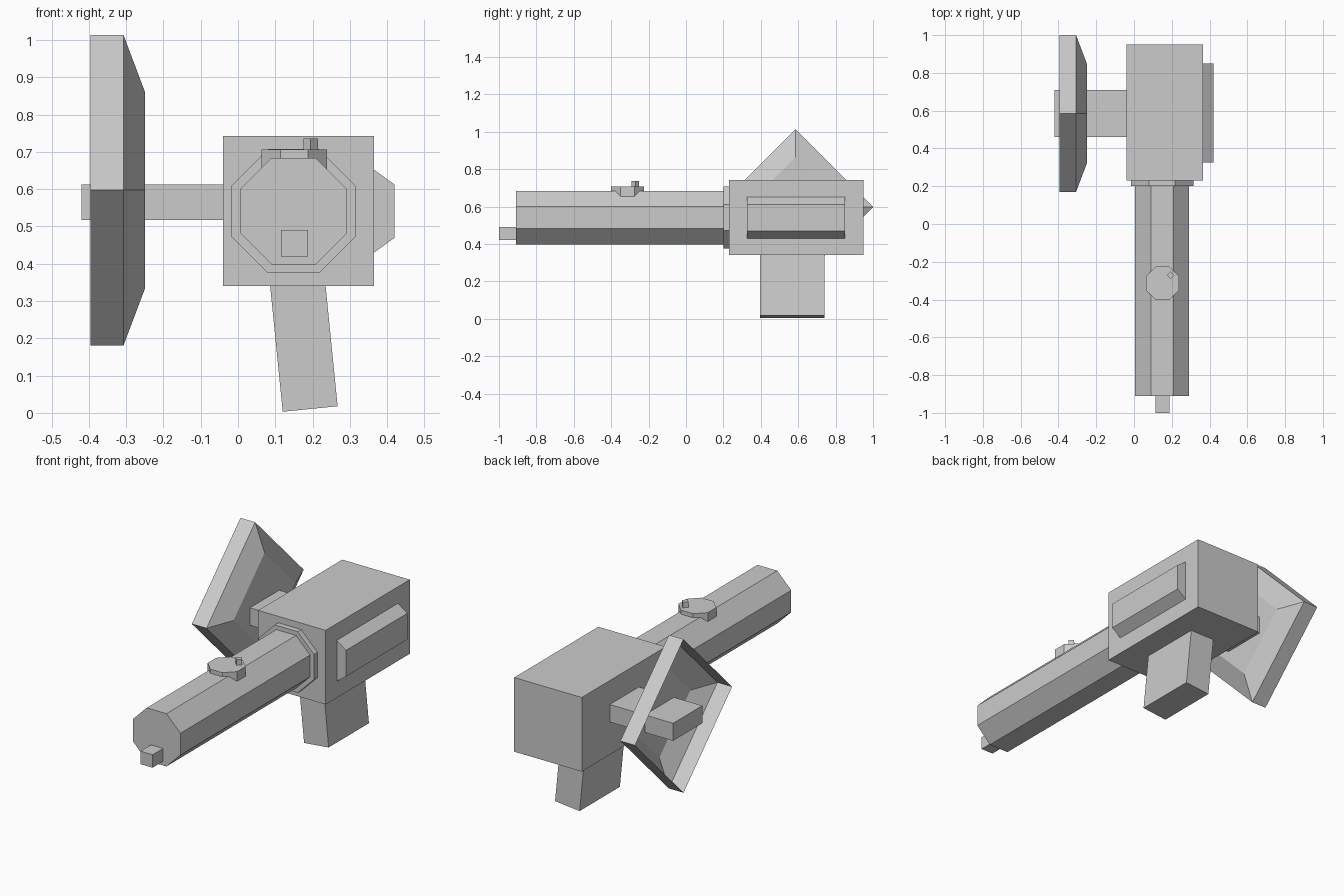
import bpy
import bmesh
from math import cos, sin, pi, radians
from mathutils import Vector

cube = bpy.data.objects.get("Cube")
if cube:
    bpy.data.objects.remove(cube, do_unlink=True)

grey = bpy.data.materials.new("plain grey")
grey.use_nodes = True
colour = (0.6, 0.6, 0.6, 1)
grey.diffuse_color = colour
grey.node_tree.nodes["Principled BSDF"].inputs["Base Color"].default_value = colour


def loft(name, rings, cap_start=True, cap_end=True):
    """Join rings of points with flat faces, optionally closing the ends."""
    bm = bmesh.new()
    loops = [[bm.verts.new(p) for p in ring] for ring in rings]
    for a, b in zip(loops, loops[1:]):
        for i in range(len(a)):
            j = (i + 1) % len(a)
            bm.faces.new((a[i], a[j], b[j], b[i]))
    if cap_start:
        bm.faces.new(loops[0][::-1])
    if cap_end:
        bm.faces.new(loops[-1])
    bmesh.ops.recalc_face_normals(bm, faces=bm.faces[:])
    mesh = bpy.data.meshes.new(name)
    bm.to_mesh(mesh)
    bm.free()
    mesh.materials.append(grey)
    obj = bpy.data.objects.new(name, mesh)
    bpy.context.collection.objects.link(obj)
    return obj


def polygon(centre, radius, sides, u, v, turn=0.0):
    """Regular polygon in the plane of the axes u and v."""
    angles = [turn + 2 * pi * i / sides for i in range(sides)]
    return [Vector(centre) + radius * (cos(a) * Vector(u) + sin(a) * Vector(v))
            for a in angles]


def box(name, x, y, z):
    return loft(name, [[(x[0], y[0], h), (x[1], y[0], h), (x[1], y[1], h), (x[0], y[1], h)]
                       for h in z])


X, Y, Z = (1, 0, 0), (0, 1, 0), (0, 0, 1)
FLAT = pi / 8            # turns an octagon onto its flat side
APOTHEM = cos(FLAT)

# Main body and the rod through the dish
box("body", (-0.04, 0.365), (0.23, 0.95), (0.34, 0.742))
box("dish_rod", (-0.42, -0.04), (0.46, 0.71), (0.517, 0.612))

# Octagonal barrel, collar and the block at the muzzle
for name, half, y0, y1 in (("barrel", 0.143, -0.91, 0.23), ("collar", 0.166, 0.2, 0.23)):
    loft(name, [polygon((0.149, y, 0.541), half / APOTHEM, 8, X, Z, FLAT) for y in (y0, y1)])
box("muzzle_block", (0.115, 0.188), (-1.0, -0.91), (0.42, 0.49))

# Octagonal cap on the barrel with a small peg
loft("barrel_cap", [polygon((0.151, -0.313, z), 0.088 / APOTHEM, 8, X, Y, FLAT)
                    for z in (0.62, 0.706)])
loft("cap_peg", [polygon((0.195, -0.271, z), 0.02, 4, X, Y) for z in (0.7, 0.736)])

# Four-sided hollow dish, open on its outer side
loft("dish", [polygon((x, 0.585, 0.597), r, 4, Y, Z)
              for x, r in ((-0.395, 0.416), (-0.307, 0.416), (-0.25, 0.265))],
     cap_start=False)

# Side panel with sloping upper and lower edges
profile = ((0.365, 0.43), (0.42, 0.47), (0.42, 0.612), (0.365, 0.652))
loft("side_panel", [[(x, y, z) for x, z in profile] for y in (0.325, 0.85)])

# Slanted grip, running up into the body
tilt = radians(5.7)
across = Vector((cos(tilt), 0, sin(tilt))) * 0.074
along = Vector((-sin(tilt), 0, cos(tilt))) * 0.4
foot = Vector((0.1935, 0, 0.0105))
corners = (foot - across, foot + across, foot + across + along, foot - across + along)
loft("grip", [[(p.x, y, p.z) for p in corners] for y in (0.395, 0.74)])
